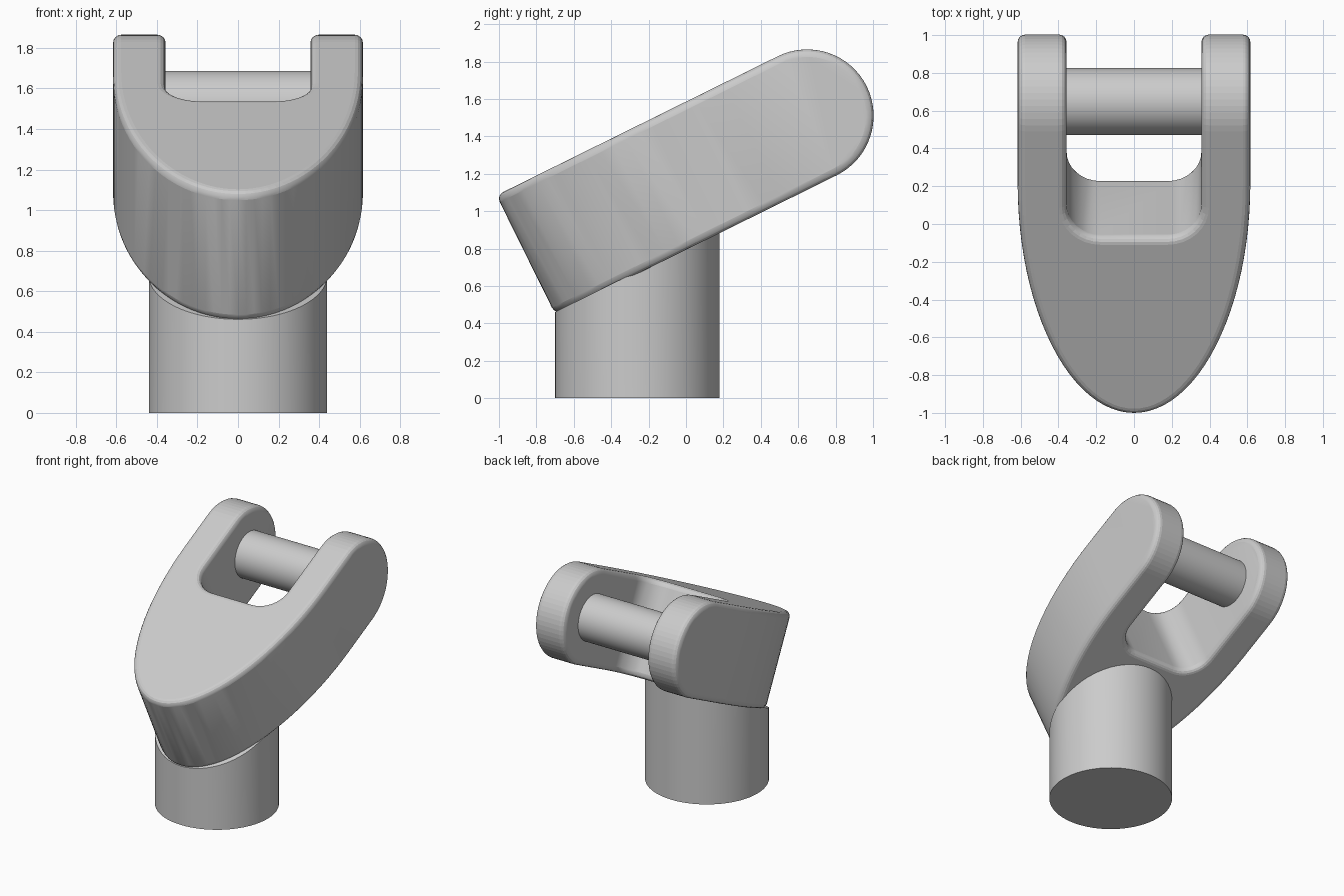
import bpy, bmesh, math
from mathutils import Matrix, Vector

if "Cube" in bpy.data.objects:
    bpy.data.objects.remove(bpy.data.objects["Cube"])

ANGLE = math.radians(26.3)
PIVOT = Vector((0, 0.648, 1.51))     # pin centre
HALF_W, HALF_T = 0.616, 0.355        # fork half width and half thickness
SLOT_W, SLOT_END, SLOT_R = 0.357, -0.63, 0.18
NOSE, NOSE_START = -1.678, -0.325
TILT = Matrix.Translation(PIVOT) @ Matrix.Rotation(ANGLE, 4, 'X')

grey = bpy.data.materials.new("grey")
grey.diffuse_color = (0.6, 0.6, 0.6, 1)
grey.use_nodes = True
grey.node_tree.nodes["Principled BSDF"].inputs["Base Color"].default_value = grey.diffuse_color


def finish(name, bm):
    bmesh.ops.recalc_face_normals(bm, faces=bm.faces)
    mesh = bpy.data.meshes.new(name)
    bm.to_mesh(mesh)
    bm.free()
    mesh.materials.append(grey)
    ob = bpy.data.objects.new(name, mesh)
    bpy.context.collection.objects.link(ob)
    return ob


def prism(name, points, offset):
    """Closed profile extruded along offset, centred on the profile plane."""
    bm = bmesh.new()
    off = Vector(offset)
    face = bm.faces.new([bm.verts.new(Vector(p) - off / 2) for p in points])
    new = bmesh.ops.extrude_face_region(bm, geom=[face])["geom"]
    bmesh.ops.translate(bm, vec=off, verts=[v for v in new if isinstance(v, bmesh.types.BMVert)])
    return finish(name, bm)


def cylinder(name, radius, depth, matrix):
    bm = bmesh.new()
    bmesh.ops.create_cone(bm, cap_ends=True, segments=64, radius1=radius,
                          radius2=radius, depth=depth, matrix=matrix)
    return finish(name, bm)


def smooth(ob):
    bpy.ops.object.select_all(action='DESELECT')
    ob.select_set(True)
    bpy.context.view_layer.objects.active = ob
    bpy.ops.object.shade_smooth_by_angle(angle=math.radians(35))


# Fork plan: elliptical nose, straight prongs, slot with rounded corners
plan = [(HALF_W, 0.6, 0)]
for i in range(49):
    t = math.pi * i / 48
    plan.append((HALF_W * math.cos(t), NOSE_START + (NOSE - NOSE_START) * math.sin(t), 0))
plan += [(-HALF_W, 0.6, 0), (-SLOT_W, 0.6, 0)]
for side, start in ((-1, math.pi), (1, 1.5 * math.pi)):
    for i in range(9):
        t = start + math.pi / 2 * i / 8
        plan.append((side * (SLOT_W - SLOT_R) + SLOT_R * math.cos(t),
                     SLOT_END + SLOT_R + SLOT_R * math.sin(t), 0))
plan.append((SLOT_W, 0.6, 0))
fork = prism("fork", plan, (0, 0, 1.2))

# Side outline with a round end, used to trim the fork
side = [(0, -2, HALF_T), (0, -2, -HALF_T)]
for i in range(33):
    t = -math.pi / 2 + math.pi * i / 32
    side.append((0, HALF_T * math.cos(t), HALF_T * math.sin(t)))
trim = prism("fork_side_trim", side, (2, 0, 0))
trim.hide_render = True
trim.hide_viewport = True

fork.matrix_world = TILT
trim.matrix_world = TILT
cut = fork.modifiers.new("side_shape", 'BOOLEAN')
cut.operation = 'INTERSECT'
cut.solver = 'EXACT'
cut.object = trim
# Rounded rim
bev = fork.modifiers.new("rim", 'BEVEL')
bev.width = 0.04
bev.segments = 4
bev.limit_method = 'ANGLE'
bev.angle_limit = math.radians(40)
bev.use_clamp_overlap = False
smooth(fork)

# Cross pin between the prongs
pin = cylinder("cross_pin", 0.177, 0.84,
               Matrix.Translation(PIVOT) @ Matrix.Rotation(math.pi / 2, 4, 'Y'))
smooth(pin)

# Upright post, its top slanted to meet the underside of the fork
post = cylinder("post", 0.44, 1, Matrix.Translation((0, -0.26, 0.5)))
for v in post.data.vertices:
    if v.co.z > 0.5:
        v.co.z = PIVOT.z - (HALF_T - 0.012) / math.cos(ANGLE) + (v.co.y - PIVOT.y) * math.tan(ANGLE)
smooth(post)
